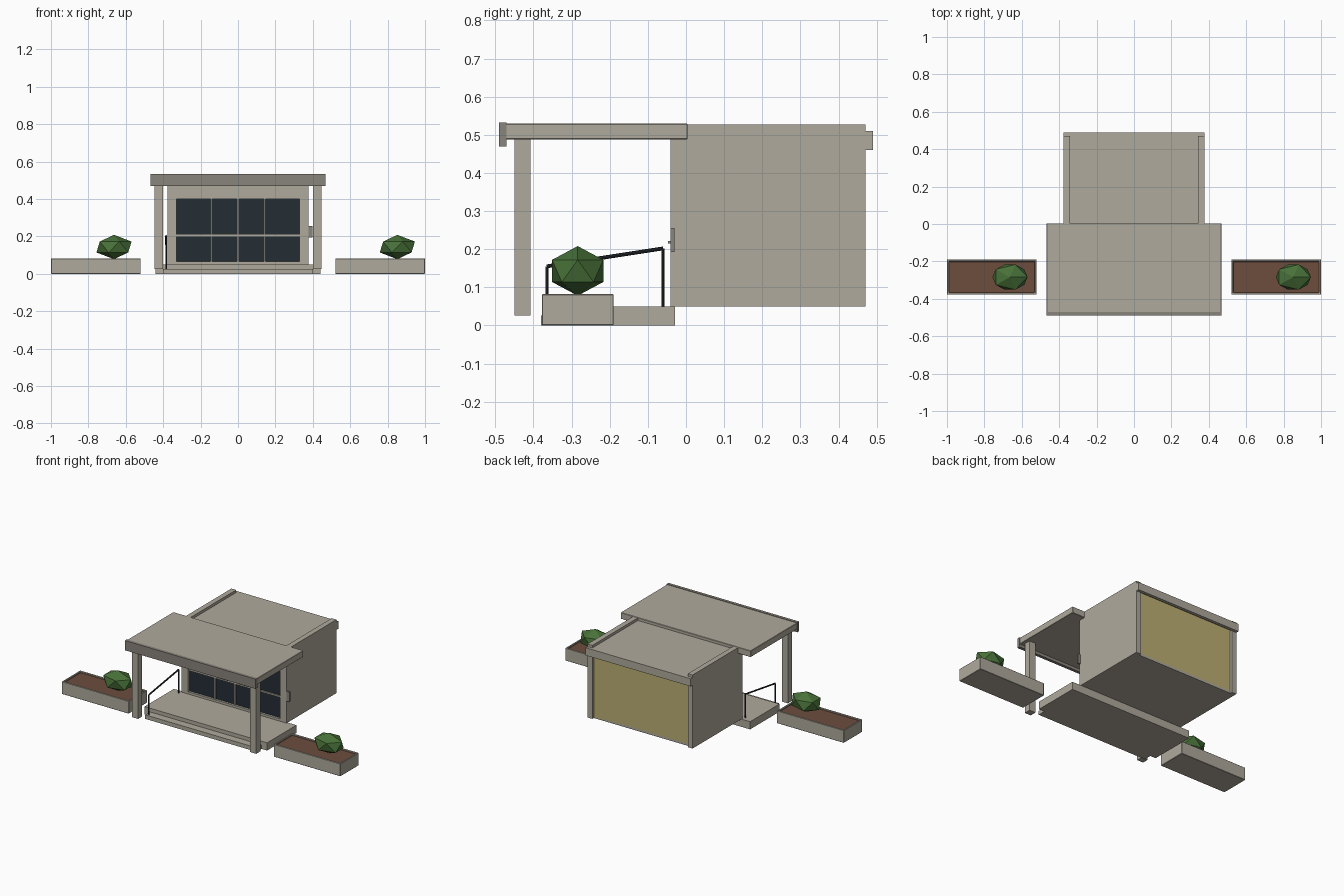
import bpy, bmesh
from mathutils import Vector, Matrix

cube = bpy.data.objects.get("Cube")
if cube:
    bpy.data.objects.remove(cube, do_unlink=True)


def material(name, rgb):
    m = bpy.data.materials.new(name)
    m.use_nodes = True
    m.diffuse_color = (*rgb, 1)
    m.node_tree.nodes["Principled BSDF"].inputs["Base Color"].default_value = (*rgb, 1)
    return m


concrete = material("warm concrete", (0.43, 0.40, 0.335))
dark_trim = material("dark trim", (0.25, 0.23, 0.20))
ochre = material("ochre panel", (0.50, 0.43, 0.17))
glass = material("dark glass", (0.017, 0.027, 0.036))
black = material("black metal", (0.02, 0.024, 0.028))
steel = material("steel", (0.30, 0.30, 0.30))
soil = material("soil", (0.15, 0.076, 0.048))
leaf = material("leaf green", (0.065, 0.165, 0.04))


def finish(name, bm, *mats):
    mesh = bpy.data.meshes.new(name)
    bm.to_mesh(mesh)
    bm.free()
    for m in mats:
        mesh.materials.append(m)
    ob = bpy.data.objects.new(name, mesh)
    bpy.context.collection.objects.link(ob)
    return ob


def box_bmesh(x, y, z):
    bm = bmesh.new()
    size = (x[1] - x[0], y[1] - y[0], z[1] - z[0])
    mid = Vector((sum(x) / 2, sum(y) / 2, sum(z) / 2))
    bmesh.ops.create_cube(bm, size=1, matrix=Matrix.Translation(mid) @ Matrix.Diagonal((*size, 1)))
    return bm


def box(name, x, y, z, mat):
    return finish(name, box_bmesh(x, y, z), mat)


def soften(ob, width=0.002):
    mod = ob.modifiers.new("soft edges", "BEVEL")
    mod.width = width
    mod.segments = 1


def bar(name, a, b, radius, mat):
    a, b = Vector(a), Vector(b)
    bm = bmesh.new()
    turn = (b - a).to_track_quat("Z", "Y").to_matrix().to_4x4()
    bmesh.ops.create_cone(bm, cap_ends=True, segments=8, radius1=radius, radius2=radius,
                          depth=(b - a).length, matrix=Matrix.Translation((a + b) / 2) @ turn)
    return finish(name, bm, mat)


def mirrored(lo, hi, side):
    return tuple(sorted((lo * side, hi * side)))


SIDES = (("left", 1), ("right", -1))

# House shell
box("house_floor", (-0.345, 0.345), (-0.04, 0.456), (0.05, 0.065), concrete)
box("house_roof", (-0.345, 0.345), (-0.03, 0.471), (0.47, 0.51), concrete)
box("back_roof_edge", (-0.377, 0.377), (0.47, 0.49), (0.46, 0.51), concrete)
box("back_panel", (-0.345, 0.345), (0.44, 0.456), (0.055, 0.47), ochre)
box("front_header", (-0.345, 0.345), (-0.04, -0.01), (0.40, 0.49), concrete)
for label, s in SIDES:
    box(label + "_side_wall", mirrored(0.343, 0.377, s), (-0.04, 0.471), (0.05, 0.527), concrete)
    box(label + "_front_jamb", mirrored(0.33, 0.345, s), (-0.04, -0.01), (0.065, 0.40), concrete)

# Glazed front with bars and door handles
box("front_glass", (-0.33, 0.33), (-0.026, -0.016), (0.06, 0.40), glass)
for i, x in enumerate((-0.143, 0, 0.143)):
    box(f"window_bar_{i + 1}", (x - 0.005, x + 0.005), (-0.035, -0.02), (0.06, 0.40), concrete)
box("window_cross_bar", (-0.33, 0.33), (-0.034, -0.02), (0.20, 0.21), concrete)
for label, s in SIDES:
    x = mirrored(0.035, 0.113, s)
    box(label + "_door_handle", x, (-0.047, -0.041), (0.215, 0.221), steel)
    for end in x:
        inner = end - 0.004 if end == x[1] else end
        box(label + "_handle_mount", (inner, inner + 0.004), (-0.042, -0.024), (0.216, 0.22), steel)

# Wall lamp beside the entrance
box("wall_lamp", (0.376, 0.397), (-0.04, -0.03), (0.193, 0.256), dark_trim)

# Porch canopy, fascia and posts
soften(box("porch_canopy", (-0.467, 0.467), (-0.475, 0.004), (0.488, 0.529), concrete))
box("porch_fascia", (-0.469, 0.469), (-0.49, -0.471), (0.469, 0.532), dark_trim)
for label, s in SIDES:
    box(label + "_porch_post", mirrored(0.402, 0.446, s), (-0.45, -0.408), (0.026, 0.49), concrete)

# Porch platform and step
box("porch_platform", (-0.44, 0.44), (-0.33, -0.029), (0, 0.05), concrete)
box("porch_step", (-0.40, 0.40), (-0.38, -0.33), (0, 0.026), concrete)

# Handrail on the right side of the porch
rail_x = -0.384
front_top, back_top = (rail_x, -0.365, 0.155), (rail_x, -0.06, 0.202)
bar("handrail_front_post", (rail_x, -0.365, 0.005), front_top, 0.004, black)
bar("handrail_back_post", (rail_x, -0.06, 0.05), back_top, 0.004, black)
bar("handrail_top", front_top, back_top, 0.005, black)

# Planters with soil and faceted bushes
for label, s, bush_x in (("left", 1, 0.852), ("right", -1, -0.663)):
    bm = box_bmesh(mirrored(0.52, 1.0, s), (-0.378, -0.19), (0, 0.082))
    bm.normal_update()
    top = max(bm.faces, key=lambda f: f.calc_center_median().z)
    bmesh.ops.inset_region(bm, faces=[top], thickness=0.014)
    rim = bmesh.ops.extrude_discrete_faces(bm, faces=[top])["faces"][0]
    rim.material_index = 1
    bmesh.ops.translate(bm, verts=rim.verts, vec=(0, 0, -0.008))
    soften(finish(label + "_planter", bm, concrete, soil))

    bm = bmesh.new()
    bmesh.ops.create_icosphere(bm, subdivisions=1, radius=1,
                               matrix=Matrix.Translation((bush_x, -0.284, 0.143))
                               @ Matrix.Diagonal((0.105, 0.079, 0.065, 1)))
    finish(label + "_bush", bm, leaf)
